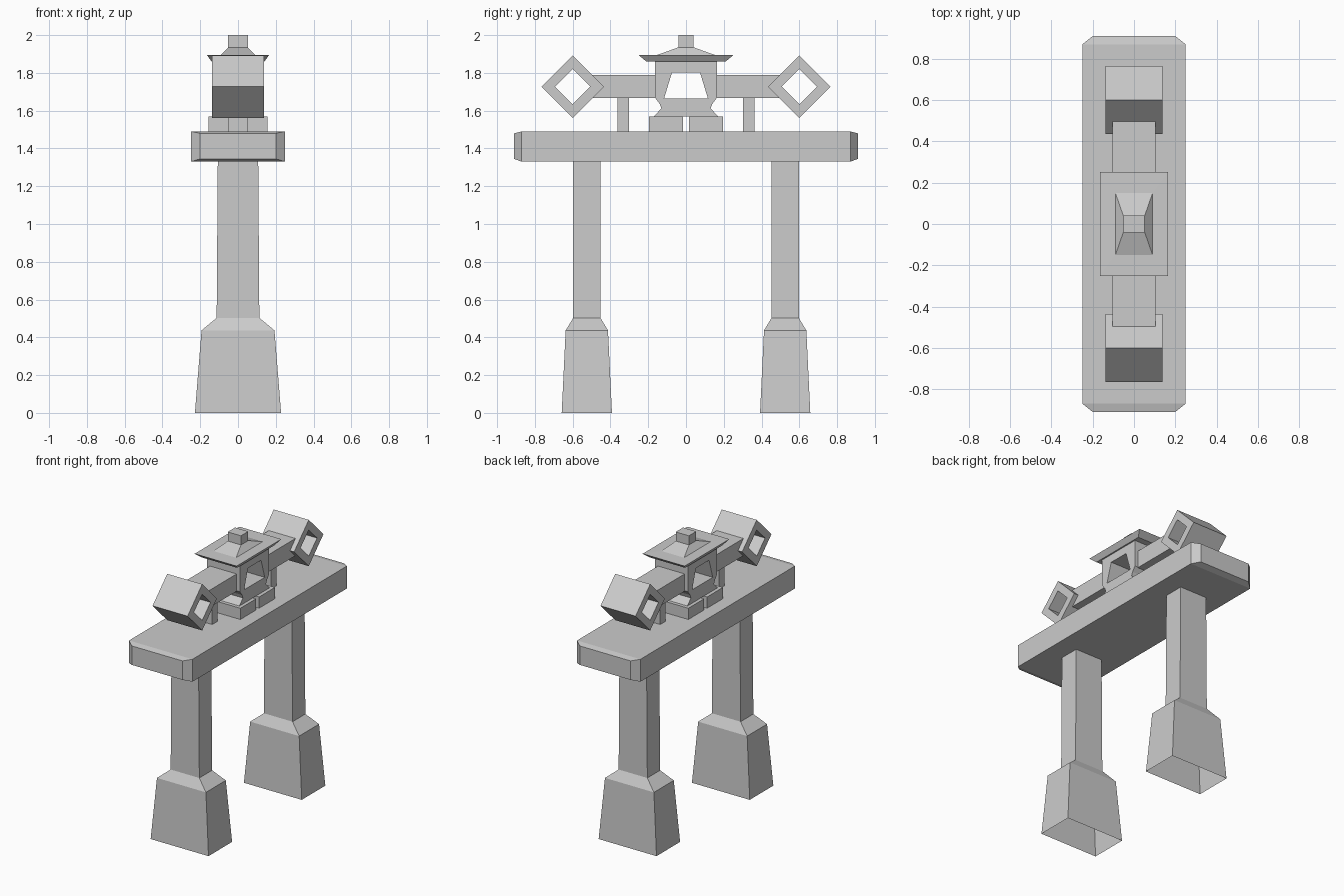
import bpy

if "Cube" in bpy.data.objects:
    bpy.data.objects.remove(bpy.data.objects["Cube"])


def make(name, verts, faces):
    me = bpy.data.meshes.new(name)
    me.from_pydata(verts, [], faces)
    ob = bpy.data.objects.new(name, me)
    bpy.context.collection.objects.link(ob)
    return ob


def loft(name, rings, cap_start=True, cap_end=True):
    """Join consecutive rings of points with quads, optionally capping the ends."""
    n = len(rings[0])
    verts = [p for r in rings for p in r]
    faces = [(a * n + i, a * n + (i + 1) % n, (a + 1) * n + (i + 1) % n, (a + 1) * n + i)
             for a in range(len(rings) - 1) for i in range(n)]
    if cap_start:
        faces.append(tuple(reversed(range(n))))
    if cap_end:
        faces.append(tuple(range(len(verts) - n, len(verts))))
    return make(name, verts, faces)


def rect(hx, hy, z, cy=0):
    return [(-hx, cy - hy, z), (hx, cy - hy, z), (hx, cy + hy, z), (-hx, cy + hy, z)]


def box(name, hx, y0, y1, z0, z1):
    cy, hy = (y0 + y1) / 2, abs(y1 - y0) / 2
    return loft(name, [rect(hx, hy, z0, cy), rect(hx, hy, z1, cy)])


def prism(name, profile, hx):
    """Extrude a counter-clockwise (y, z) outline along x."""
    return loft(name, [[(x, y, z) for y, z in profile] for x in (-hx, hx)])


# Top slab with bevelled ends
slab = [(-0.91, 0.20, 1.345, 1.48), (-0.87, 0.25, 1.33, 1.49),
        (0.87, 0.25, 1.33, 1.49), (0.91, 0.20, 1.345, 1.48)]
loft("slab", [[(-hx, y, z0), (-hx, y, z1), (hx, y, z1), (hx, y, z0)]
              for y, hx, z0, z1 in slab])

for side, s in (("front", -1), ("back", 1)):
    # Leg with flared foot, open underneath
    loft(side + "_leg", [rect(hx, hy, z, s * 0.525) for hx, hy, z in
         ((0.228, 0.133, 0), (0.193, 0.112, 0.437), (0.113, 0.072, 0.503), (0.107, 0.072, 1.335))],
         cap_start=False)

    # Diamond-shaped square tube
    rings = []
    for x, r in ((-0.138, 0.165), (0.138, 0.165), (0.138, 0.093), (-0.138, 0.093), (-0.138, 0.165)):
        cy, cz = s * 0.6, 1.727
        rings.append([(x, cy - r, cz), (x, cy, cz - r), (x, cy + r, cz), (x, cy, cz + r)])
    tube = loft(side + "_diamond_tube", rings[:4], False, False)
    # Close the ring at the remaining end
    verts = [p for r in rings[:4] for p in r]
    faces = [(a * 4 + i, a * 4 + (i + 1) % 4, (a + 1) % 4 * 4 + (i + 1) % 4, (a + 1) % 4 * 4 + i)
             for a in range(4) for i in range(4)]
    tube.data.clear_geometry()
    tube.data.from_pydata(verts, [], faces)

    # Arm, its strut and the plinth block
    box(side + "_arm", 0.105, s * 0.16, s * 0.497, 1.667, 1.79)
    box(side + "_strut", 0.05, s * 0.303, s * 0.362, 1.485, 1.67)
    box(side + "_plinth", 0.155, s * 0.016, s * 0.195, 1.485, 1.57)

# Central housing: arch over a flared pedestal, see-through along x
prism("housing_arch", [(-0.165, 1.865), (-0.165, 1.67), (-0.14, 1.637), (-0.116, 1.665),
                       (-0.074, 1.803), (0.074, 1.803), (0.116, 1.665), (0.14, 1.637),
                       (0.165, 1.67), (0.165, 1.865)], 0.13)
prism("housing_pedestal", [(-0.116, 1.665), (-0.14, 1.637), (-0.13, 1.612), (-0.17, 1.57),
                           (0.17, 1.57), (0.13, 1.612), (0.14, 1.637), (0.116, 1.665)], 0.13)

# Roof: undercut eaves, flat top, small pyramid and cap
loft("roof", [rect(0.14, 0.21, 1.86), rect(0.165, 0.252, 1.895), rect(0.09, 0.15, 1.896),
              rect(0.052, 0.041, 1.935), rect(0.052, 0.041, 2.0)])

# Consistent outward normals
import bmesh
for ob in bpy.context.collection.objects:
    bm = bmesh.new()
    bm.from_mesh(ob.data)
    bmesh.ops.recalc_face_normals(bm, faces=bm.faces)
    bm.to_mesh(ob.data)
    bm.free()
